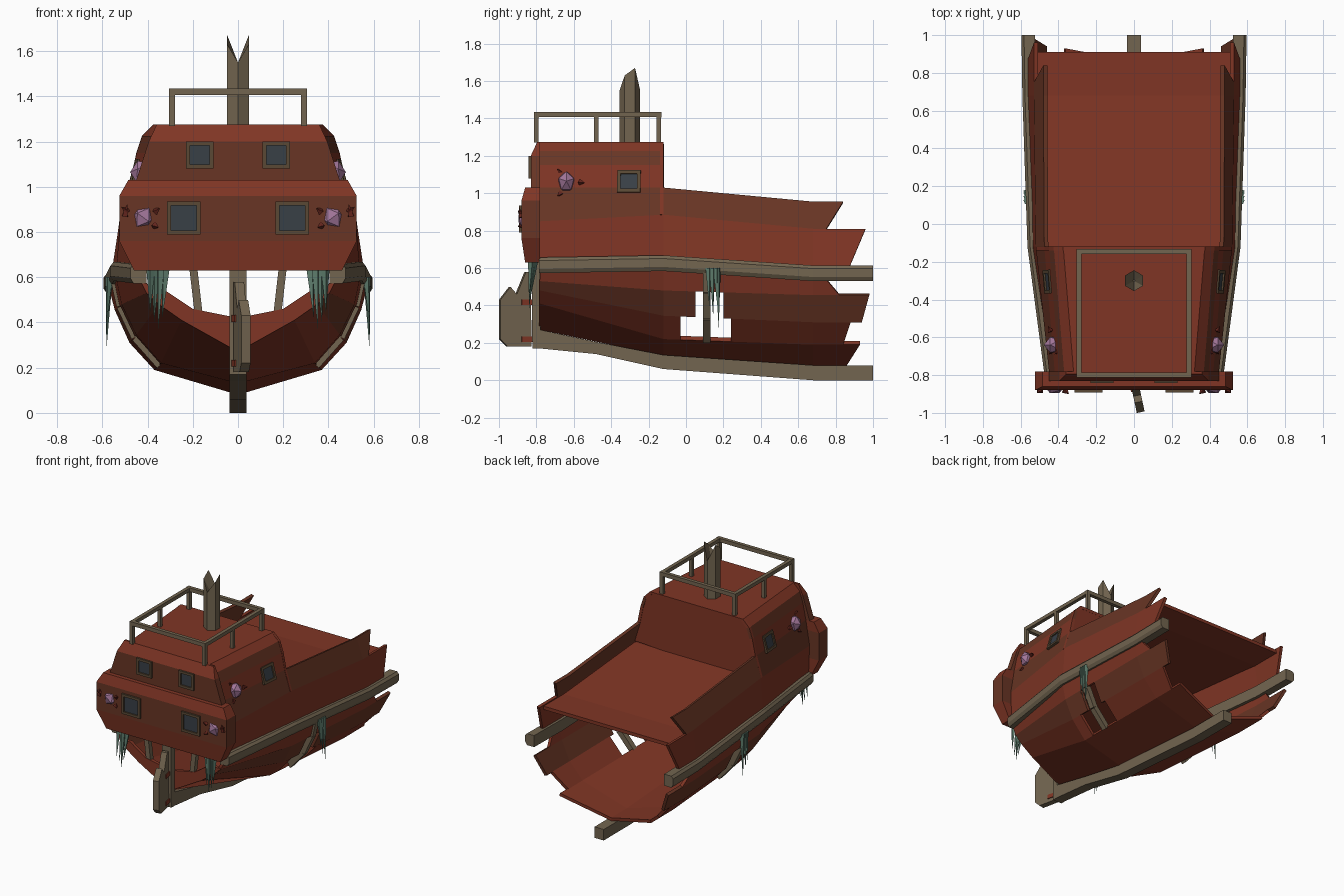
import bpy, bmesh, math
from mathutils import Matrix, Vector

if "Cube" in bpy.data.objects:
    bpy.data.objects.remove(bpy.data.objects["Cube"])


def material(name, r, g, b):
    m = bpy.data.materials.new(name)
    m.use_nodes = True
    m.diffuse_color = (r, g, b, 1)
    m.node_tree.nodes["Principled BSDF"].inputs["Base Color"].default_value = (r, g, b, 1)
    return m


RED = material("red planks", 0.215, 0.036, 0.018)
DULL = material("brown planks", 0.14, 0.036, 0.018)
WOOD = material("grey wood", 0.17, 0.13, 0.08)
FRAME = material("window frame wood", 0.1, 0.065, 0.035)
GLASS = material("dark glass", 0.04, 0.05, 0.062)
WEED = material("seaweed green", 0.11, 0.2, 0.15)
PURPLE = material("purple crystal", 0.36, 0.18, 0.32)
THORN = material("dark red thorn", 0.12, 0.018, 0.012)


def finish(name, bm, mats, mirror=False, solid=0):
    """Turn a bmesh into an object, optionally thickened inwards and mirrored."""
    if not solid:
        bmesh.ops.recalc_face_normals(bm, faces=bm.faces)
    me = bpy.data.meshes.new(name)
    bm.to_mesh(me)
    bm.free()
    for m in mats:
        me.materials.append(m)
    ob = bpy.data.objects.new(name, me)
    bpy.context.collection.objects.link(ob)
    if solid:
        s = ob.modifiers.new("thickness", 'SOLIDIFY')
        s.thickness, s.offset = solid, -1
    if mirror:
        ob.modifiers.new("mirror", 'MIRROR')
    return ob


def loft(name, rings, mats, mirror=False, rows=None):
    """Skin closed rings of points and cap both ends; rows gives a material per segment."""
    bm = bmesh.new()
    vs = [[bm.verts.new(p) for p in ring] for ring in rings]
    n = len(vs[0])
    for i in range(len(vs) - 1):
        for j in range(n):
            k = (j + 1) % n
            f = bm.faces.new((vs[i][j], vs[i][k], vs[i + 1][k], vs[i + 1][j]))
            f.material_index = rows[i] if rows else 0
    bm.faces.new(vs[0])
    bm.faces.new(vs[-1])
    return finish(name, bm, mats, mirror)


def box(bm, centre, size, matrix=Matrix(), mat=0):
    m = matrix @ Matrix.Translation(centre) @ Matrix.Diagonal((*size, 1))
    vs = bmesh.ops.create_cube(bm, size=1, matrix=m)["verts"]
    for f in {f for v in vs for f in v.link_faces}:
        f.material_index = mat


def along(p, q):
    p, q = Vector(p), Vector(q)
    d = q - p
    return Matrix.Translation((p + q) / 2) @ d.to_track_quat('Z', 'Y').to_matrix().to_4x4(), d.length


def beam(bm, p, q, w):
    m, length = along(p, q)
    box(bm, (0, 0, 0), (w, w, length), m)


def spike(bm, p, q, r, sides=4):
    m, length = along(p, q)
    bmesh.ops.create_cone(bm, cap_ends=True, segments=sides, radius1=r, radius2=0, depth=length, matrix=m)


# Cross-sections (x, z) from keel line up to roof centre
STATIONS = (
    (-0.78, ((0, .27), (.25, .41), (.35, .48), (.405, .53), (.44, .6), (.45, .85),
             (.42, 1.03), (.395, 1.15), (.37, 1.225), (.32, 1.275), (0, 1.275))),
    (-0.12, ((0, .13), (.34, .22), (.45, .345), (.515, .48), (.54, .6), (.52, .885),
             (.475, 1.03), (.45, 1.15), (.425, 1.225), (.375, 1.275), (0, 1.275))),
    (0.68, ((0, .08), (.37, .19), (.48, .31), (.545, .455), (.57, .55), (.53, .81), (.48, .955))),
)


def point(k, y):
    a, b = STATIONS[:2] if y <= STATIONS[1][0] else STATIONS[1:]
    t = min(1, (y - a[0]) / (b[0] - a[0]))
    if t == 0 or k >= len(b[1]):
        return Vector((a[1][k][0], y, a[1][k][1]))
    (x0, z0), (x1, z1) = a[1][k], b[1][k]
    return Vector((x0 + (x1 - x0) * t, y, z0 + (z1 - z0) * t))


def strake(name, k, start, end_lo, end_hi, mat, solid=0.022):
    """Plank band between section points k and k+1, with a slanted broken end."""
    ys = [start] + [s[0] for s in STATIONS if start < s[0] < min(end_lo, end_hi)]
    pairs = [(point(k, y), point(k + 1, y)) for y in ys] + [(point(k, end_lo), point(k + 1, end_hi))]
    bm = bmesh.new()
    vs = [(bm.verts.new(a), bm.verts.new(b)) for a, b in pairs]
    for (a, b), (c, d) in zip(vs, vs[1:]):
        bm.faces.new((a, c, d, b))
    finish(name, bm, [mat], True, solid)


# Hull planking, with a hole through the two middle strakes
BACK, WALL = -0.78, -0.12
strake("bottom_strake", 0, BACK, .86, .93, RED)
strake("lower_strake_front", 1, BACK, -.03, -.03, RED)
strake("lower_strake_rear", 1, .24, .84, .88, RED)
strake("middle_strake_front", 2, BACK, .05, .05, DULL)
strake("middle_strake_rear", 2, .2, .94, .98, DULL)
strake("upper_strake", 3, BACK, .82, .74, RED)
strake("side_strake", 4, BACK, .85, .96, RED)
strake("bulwark_strake", 5, BACK, .75, .84, DULL)

# Cabin sides and roof
for k, (part, mat) in enumerate((("cabin_side", RED), ("cabin_side_band", DULL),
                                 ("roof_bevel", RED), ("cabin_roof", RED)), 6):
    strake(part, k, BACK, WALL, WALL, mat)

# Deck follows the top of the side strake
bm = bmesh.new()
rows = []
for y in (BACK, WALL, .68, .91):
    p = point(5, y)
    rows.append([bm.verts.new((s * (p.x - .005), y, p.z - .012)) for s in (1, -1)])
for (a, b), (c, d) in zip(rows, rows[1:]):
    bm.faces.new((a, c, d, b))
finish("deck", bm, [RED], solid=.025)

# Cabin rear wall and broken transom
half = [point(k, WALL) for k in range(5, 11)] + [Vector((0, WALL, .86))]
loft("cabin_rear_wall", [[p + Vector((0, d, 0)) for p in half] for d in (-.02, -.001)], [RED], True)
outline = ((0, .27), (.25, .41), (.35, .48), (.41, .54), (.32, .54), (.2, .46), (0, .42))
loft("broken_transom", [[(x, y, z) for x, z in outline] for y in (-.785, -.76)], [RED], True)


def bay(name, profile, rows):
    rings = [[(-w, y, z), (w, y, z), (w, BACK, z), (-w, BACK, z)] for z, w, y in profile]
    loft(name, rings, [RED, DULL], rows=rows)


bay("lower_bay", ((.63, .46, -.86), (.76, .525, -.88), (.96, .525, -.88), (1.03, .485, -.86)), (0, 1, 0))
bay("upper_bay", ((1.03, .45, -.83), (1.2, .395, -.83), (1.275, .36, -.795)), (1, 0))


def window(name, matrix, w, h, t=.018):
    """Raised frame around a glass plate, facing local -y."""
    bm = bmesh.new()
    box(bm, (0, 0, 0), (w - t, .006, h - t), matrix, 1)
    for s in (1, -1):
        box(bm, (s * (w - t) / 2, 0, 0), (t, .024, h), matrix)
        box(bm, (0, 0, s * (h - t) / 2), (w - 2 * t, .024, t), matrix)
    finish(name, bm, [FRAME, GLASS], True)


window("lower_windows", Matrix.Translation((.24, -.881, .862)), .148, .145)
window("upper_windows", Matrix.Translation((.17, -.831, 1.14)), .122, .12)
tilt = Matrix.Rotation(math.radians(85), 4, 'Z') @ Matrix.Rotation(math.radians(-15), 4, 'X')
window("side_windows", Matrix.Translation((.453, -.305, 1.062)) @ tilt, .125, .12)

# Keel, sternpost and rub rails
keel = ((-.82, .17, .27), (-.78, .17, .27), (-.48, .14, .205), (-.12, .06, .135), (.68, 0, .08), (1, 0, .08))
loft("keel", [[(-.037, y, a), (.037, y, a), (.037, y, b), (-.037, y, b)] for y, a, b in keel], [WOOD])
bm = bmesh.new()
box(bm, (0, -.8, .42), (.074, .045, .42))
finish("sternpost", bm, [WOOD])
rail = ((-.785, .44, .615), (-.12, .528, .626), (.68, .555, .572), (1, .56, .572))
corner = ((-.036, -.042), (.022, -.042), (.036, -.02), (.036, .025), (.022, .042), (-.036, .042))
loft("rub_rails", [[(x + a, y, z + b) for a, b in corner] for y, x, z in rail], [WOOD], True)

# Ribs across the hull hole and stern posts
bm = bmesh.new()
ribs = [point(k, .11) + Vector((-.006, 0, 0)) for k in (1, 2, 3, 4)]
for p, q in zip(ribs, ribs[1:]):
    beam(bm, p, q, .04)
finish("hull_ribs", bm, [WOOD], True)
bm = bmesh.new()
beam(bm, (.172, -.765, .42), (.2, -.765, .66), .035)
finish("stern_posts", bm, [WOOD], True)

# Rudder, turned slightly, with two hinges
turn = Matrix.Translation((0, -.83, 0)) @ Matrix.Rotation(math.radians(12), 4, 'Z')
blade = ((0, .18), (-.13, .18), (-.17, .22), (-.17, .43), (-.115, .5), (-.08, .46), (-.03, .58), (-.005, .58))
loft("rudder", [[turn @ Vector((x, y, z)) for y, z in blade] for x in (-.021, .021)], [WOOD])
bm = bmesh.new()
for z in (.22, .418):
    box(bm, (0, -.025, z), (.055, .06, .03), turn)
finish("rudder_hinges", bm, [RED])

# Roof railing
bm = bmesh.new()
for y in (-.8, -.145):
    box(bm, (0, y, 1.42), (.61, .026, .028))
box(bm, (.292, -.4725, 1.42), (.026, .63, .026))
for y in (-.8, -.48, -.145):
    box(bm, (.292, y, 1.34), (.025, .025, .14))
finish("roof_railing", bm, [WOOD], True)

# Splintered mast stump
heights = (1.6, 1.55, 1.6, 1.67, 1.55, 1.67)
hexagon = [(.055 * math.cos(a), .055 * math.sin(a)) for a in (math.radians(30 + 60 * i) for i in range(6))]
tops = {True: 1.67, False: 1.63}
rim = [(x, y - .3, 1.55 if abs(x) < .01 else tops[y > 0]) for x, y in hexagon]
loft("mast_stump", [[(x, y - .3, 1.26) for x, y in hexagon], rim,
                    [(x * .1, y * .1 - .3, 1.52) for x, y in hexagon]], [WOOD])

# Crystals with thorns around them
for name, centre, thorns in (
        ("bay", (.42, -.855, .865), (((.49, -.88, .89), (.515, -.895, .91)), ((.5, -.88, .87), (.49, -.89, .925)),
                                    ((.365, -.88, .89), (.345, -.9, .905)), ((.37, -.88, .83), (.35, -.9, .82)))),
        ("cabin", (.42, -.64, 1.06), (((.44, -.57, 1.06), (.455, -.54, 1.055)), ((.43, -.67, 1.0), (.45, -.69, .985)),
                                      ((.4, -.67, 1.11), (.42, -.69, 1.13))))):
    bm = bmesh.new()
    place = Matrix.Translation(centre) @ Matrix.Rotation(.4, 4, 'Y')
    bmesh.ops.create_icosphere(bm, subdivisions=1, radius=.06, matrix=place @ Matrix.Diagonal((.95, .8, 1, 1)))
    finish(name + "_crystals", bm, [PURPLE], True)
    bm = bmesh.new()
    for p, q in thorns:
        spike(bm, p, q, .018)
    finish(name + "_thorns", bm, [THORN], True)

# Hanging seaweed under the bay and the rub rails
bm = bmesh.new()
for i, tip in enumerate((.42, .37, .4, .44)):
    spike(bm, (.32 + .022 * i, -.81 - .015 * (i % 2), .64), (.335 + .018 * i, -.84, tip), .02)
finish("stern_seaweed", bm, [WEED], True)
bm = bmesh.new()
for y, tip in ((.12, .39), (.14, .34), (.16, .42), (.17, .28)):
    spike(bm, (.57, y, .6), (.582, y + .005, tip), .017)
finish("side_seaweed", bm, [WEED], True)
